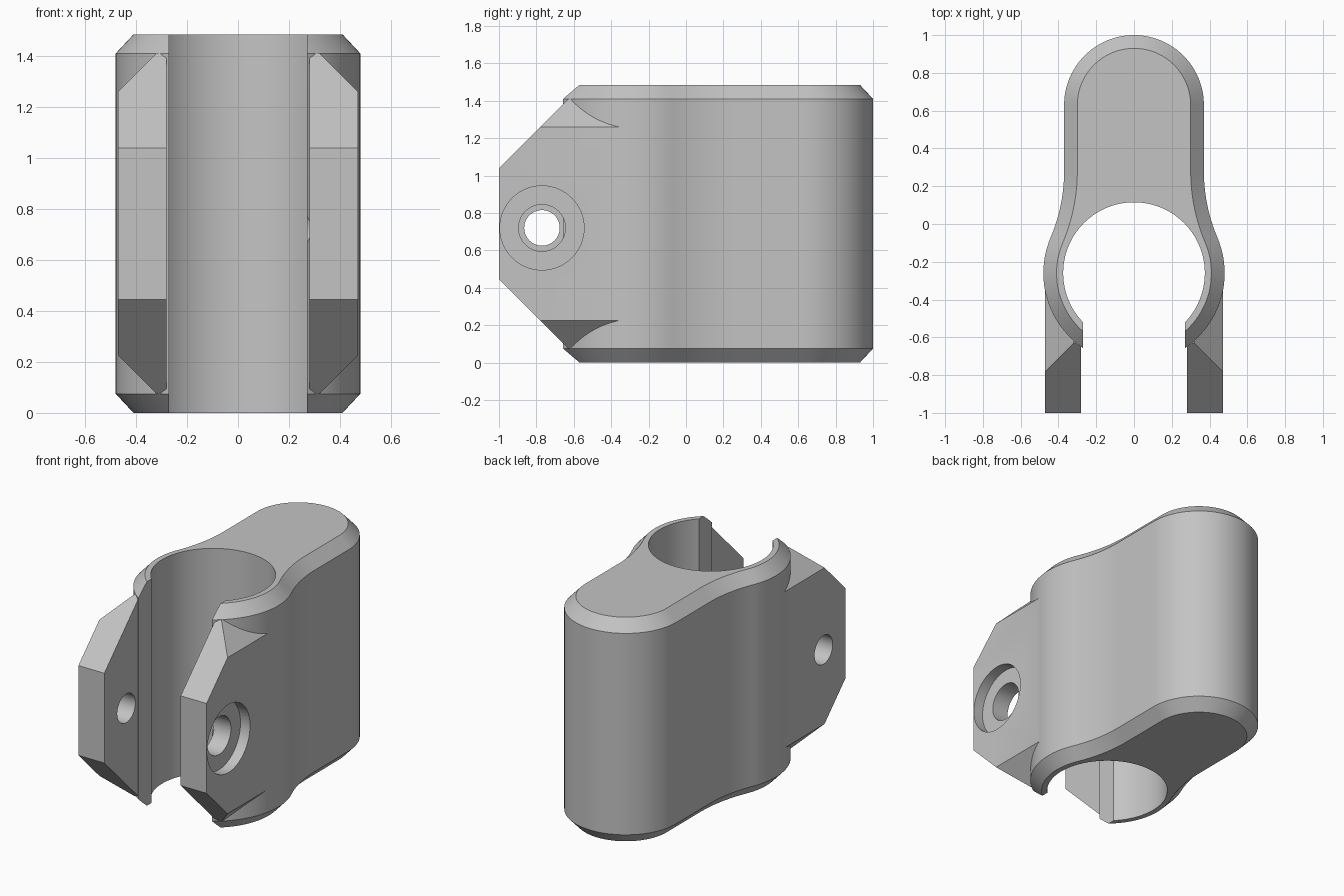
import bpy, bmesh, math
from mathutils import Vector

cube = bpy.data.objects.get("Cube")
if cube:
    bpy.data.objects.remove(cube)

grey = bpy.data.materials.new("plain grey")
grey.use_nodes = True
grey.diffuse_color = (0.55, 0.55, 0.55, 1)
grey.node_tree.nodes["Principled BSDF"].inputs["Base Color"].default_value = (0.55, 0.55, 0.55, 1)

H = 1.485            # total height
CHAMFER = 0.07       # rim chamfer, inward
BORE_Y, BORE_R = -0.26, 0.375


def make_object(name, bm):
    bmesh.ops.recalc_face_normals(bm, faces=bm.faces)
    mesh = bpy.data.meshes.new(name)
    bm.to_mesh(mesh)
    bm.free()
    mesh.materials.append(grey)
    ob = bpy.data.objects.new(name, mesh)
    bpy.context.collection.objects.link(ob)
    return ob


def arc(cx, cy, r, a0, a1, n):
    return [(cx + r * math.cos(a0 + (a1 - a0) * i / n),
             cy + r * math.sin(a0 + (a1 - a0) * i / n)) for i in range(n + 1)]


def outline(d):
    """Plan outline inset by d: round back, concave waist, round front."""
    waist = Vector((1.27, 0.28))
    to_front = Vector((0, BORE_Y)) - waist
    a = math.atan2(to_front.y, to_front.x) % (2 * math.pi)
    half = arc(0, 0.63, 0.37 - d, math.pi / 2, 0, 24)
    half += arc(waist.x, waist.y, 0.90 + d, math.pi, a, 16)
    half += arc(0, BORE_Y, 0.48 - d, a - math.pi, -math.pi / 2, 36)[1:]
    return half + [(-x, y) for x, y in reversed(half[1:-1])]


def loft(name, rings):
    bm = bmesh.new()
    loops = [[bm.verts.new(p) for p in ring] for ring in rings]
    n = len(loops[0])
    for lo, hi in zip(loops, loops[1:]):
        for i in range(n):
            j = (i + 1) % n
            bm.faces.new((lo[i], lo[j], hi[j], hi[i]))
    bm.faces.new(loops[0])
    bm.faces.new(loops[-1])
    return make_object(name, bm)


def cylinder(name, centre, r, depth, axis, n=96):
    cx, cy, cz = centre
    rings = []
    for s in (-depth / 2, depth / 2):
        pts = arc(0, 0, r, 0, 2 * math.pi, n)[:-1]
        if axis == "z":
            rings.append([(cx + u, cy + v, cz + s) for u, v in pts])
        else:
            rings.append([(cx + s, cy + u, cz + v) for u, v in pts])
    return loft(name, rings)


def box(name, x0, x1, y0, y1, z0, z1):
    return loft(name, [[(x0, y0, z), (x1, y0, z), (x1, y1, z), (x0, y1, z)] for z in (z0, z1)])


def boolean(target, tool, operation):
    mod = target.modifiers.new("boolean", "BOOLEAN")
    mod.operation, mod.object, mod.solver = operation, tool, "EXACT"
    bpy.context.view_layer.objects.active = target
    bpy.ops.object.modifier_apply(modifier=mod.name)
    bpy.data.objects.remove(tool)


def make_ear(name, side):
    """Bolt ear: octagonal side profile with bevelled outer corners."""
    profile = [(-0.26, 0.075), (-0.63, 0.075), (-1, 0.445), (-1, 1.04), (-0.63, 1.41), (-0.26, 1.41)]
    ear = loft(name, [[(side * x, y, z) for y, z in profile] for x in (0.28, 0.47)])
    bm = bmesh.new()
    bm.from_mesh(ear.data)
    for z, up in ((1.41, 1), (0.075, -1)):
        cut = bmesh.ops.bisect_plane(bm, geom=bm.verts[:] + bm.edges[:] + bm.faces[:],
                                     plane_co=(side * 0.32, 0, z), plane_no=(side, 0, up),
                                     clear_outer=True)
        edges = [e for e in cut["geom_cut"] if isinstance(e, bmesh.types.BMEdge)]
        bmesh.ops.holes_fill(bm, edges=edges, sides=0)
    bmesh.ops.recalc_face_normals(bm, faces=bm.faces)
    bm.to_mesh(ear.data)
    bm.free()
    return ear


# Main body with chamfered rims
levels = ((0, CHAMFER), (0.075, 0), (1.41, 0), (H, CHAMFER))
body = loft("clamp_body", [[(x, y, z) for x, y in outline(d)] for z, d in levels])

# Front slot, ears, then the vertical bore
boolean(body, box("slot_cutter", -0.27, 0.27, -1.2, -0.3, -0.2, 1.7), "DIFFERENCE")
for side, name in ((1, "left_ear"), (-1, "right_ear")):
    boolean(body, make_ear(name, side), "UNION")
boolean(body, cylinder("bore_cutter", (0, BORE_Y, 0.75), BORE_R, 2, "z"), "DIFFERENCE")

# Bolt holes: small on the right, wider and counterbored on the left
for x, r, depth in ((-0.4, 0.095, 0.5), (0.4, 0.125, 0.5), (0.5, 0.225, 0.2)):
    boolean(body, cylinder("hole_cutter", (x, -0.77, 0.72), r, depth, "x", 64), "DIFFERENCE")

bpy.ops.object.select_all(action="DESELECT")
body.select_set(True)
bpy.context.view_layer.objects.active = body
bpy.ops.object.shade_smooth_by_angle(angle=math.radians(25))
